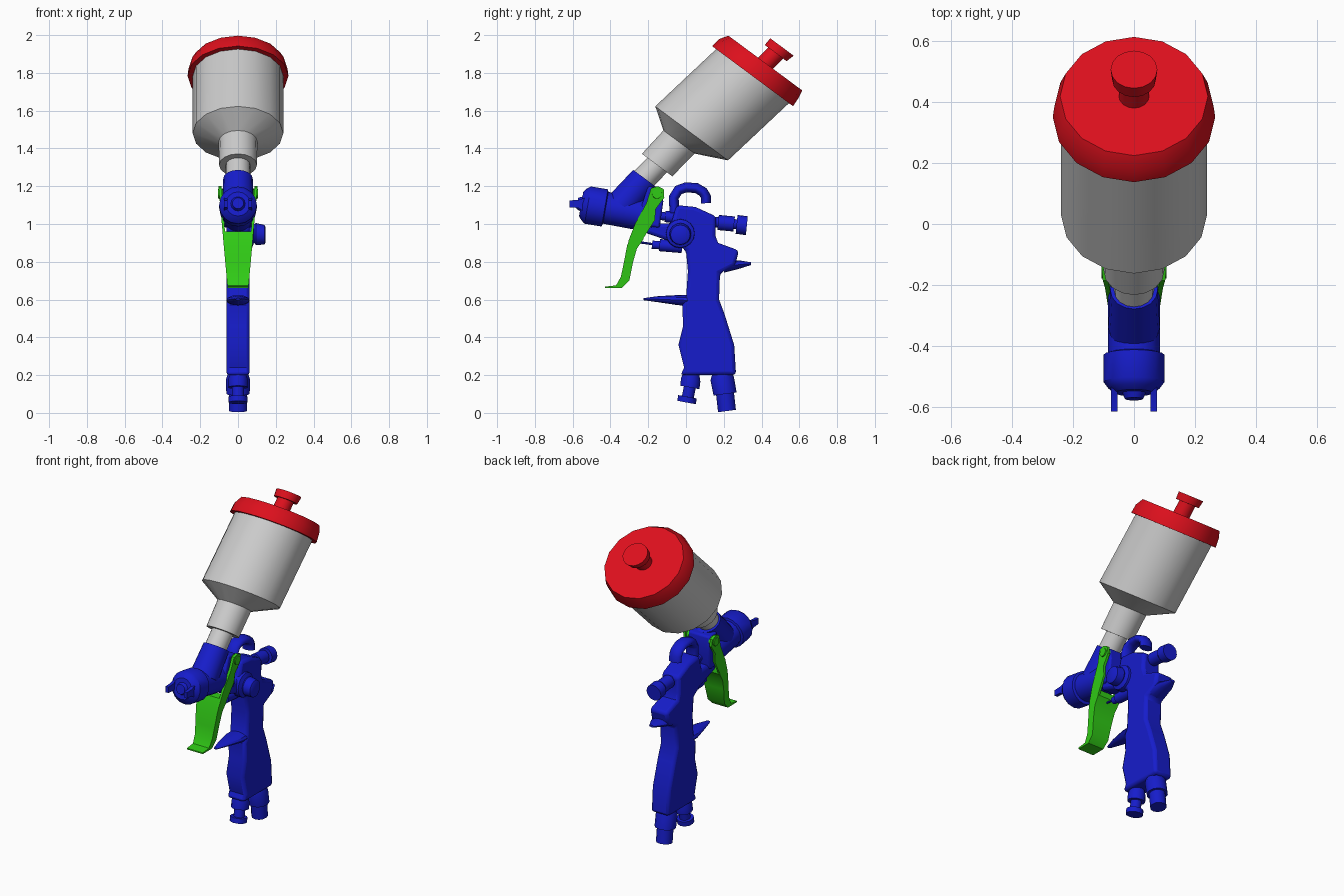
import bpy, bmesh, math
from mathutils import Vector

if "Cube" in bpy.data.objects:
    bpy.data.objects.remove(bpy.data.objects["Cube"])


def material(name, rgb):
    m = bpy.data.materials.new(name)
    m.diffuse_color = (*rgb, 1)
    m.use_nodes = True
    m.node_tree.nodes["Principled BSDF"].inputs["Base Color"].default_value = m.diffuse_color
    return m


BLUE = material("blue_paint", (0.008, 0.012, 0.6))
RED = material("red_plastic", (0.72, 0.005, 0.012))
GREEN = material("green_paint", (0.03, 0.6, 0.008))


def finish(name, bm, mat, angle=35):
    bmesh.ops.recalc_face_normals(bm, faces=bm.faces)
    me = bpy.data.meshes.new(name)
    bm.to_mesh(me)
    bm.free()
    me.shade_smooth()
    me.set_sharp_from_angle(angle=math.radians(angle))
    ob = bpy.data.objects.new(name, me)
    bpy.context.collection.objects.link(ob)
    if mat:
        me.materials.append(mat)
    return ob


def loft(name, rings, e1, e2, mat=None, n=16):
    """Skin round sections (x, y, z, radius) lying in the plane e1, e2."""
    bm = bmesh.new()
    e1, e2 = Vector(e1), Vector(e2)
    loops = []
    for x, y, z, r in rings:
        loops.append([bm.verts.new(Vector((x, y, z)) + r * (
            e1 * math.cos(2 * math.pi * i / n) + e2 * math.sin(2 * math.pi * i / n)))
            for i in range(n)])
    for a, b in zip(loops, loops[1:]):
        for i in range(n):
            j = (i + 1) % n
            bm.faces.new((a[i], a[j], b[j], b[i]))
    bm.faces.new(loops[0])
    bm.faces.new(loops[-1])
    return finish(name, bm, mat)


def yz_loft(name, rings, e2, mat=None, n=16):
    return loft(name, [(0, *r) for r in rings], (1, 0, 0), e2, mat, n)


def prism(name, pts, x0, x1, mat, width=lambda z: 1, bevel=0):
    """Extrude a side profile (y, z) across x, optionally tapering with height."""
    bm = bmesh.new()
    a, b = ([bm.verts.new((x * width(z), y, z)) for y, z in pts] for x in (x0, x1))
    bm.faces.new(a)
    bm.faces.new(b)
    for i in range(len(pts)):
        j = (i + 1) % len(pts)
        bm.faces.new((a[i], a[j], b[j], b[i]))
    ob = finish(name, bm, mat)
    if bevel:
        mod = ob.modifiers.new("edge", 'BEVEL')
        mod.width, mod.segments = bevel, 2
        mod.limit_method, mod.angle_limit = 'ANGLE', math.radians(50)
    return ob


# Paint cup, lid and vent knob share one tilted section plane
CUP = (0, 0.803, -0.596)
yz_loft("cup", [(-.29, 1.17, .065), (-.153, 1.312, .065), (-.153, 1.312, .1),
                (-.037, 1.434, .103), (.03, 1.48, .24), (.36, 1.79, .24)], CUP)
yz_loft("lid", [(.352, 1.783, .267), (.385, 1.823, .262), (.42, 1.852, .243)], CUP, RED)
yz_loft("lid_knob", [(.41, 1.84, .05), (.475, 1.905, .05), (.475, 1.905, .072),
                     (.508, 1.937, .077)], CUP, RED)

# Cup socket and barrel
yz_loft("cup_socket", [(-.34, 1.10, .085), (-.217, 1.24, .078)], CUP, BLUE)
AXIS = (0, .17, .985)
yz_loft("barrel", [(-.45, 1.09, .085), (-.30, 1.063, .086), (-.17, 1.04, .086)], AXIS, BLUE)
prism("pivot_block", [(-.27, 1.0), (-.14, .98), (-.12, 1.12), (-.13, 1.19), (-.20, 1.2)],
      -.075, .075, BLUE, bevel=.01)

# Air cap with its horns and fluid tip
yz_loft("air_cap", [(-.425, 1.085, .085), (-.43, 1.085, .1), (-.52, 1.10, .1),
                    (-.54, 1.104, .085), (-.555, 1.106, .065)], AXIS, BLUE)
yz_loft("fluid_tip", [(-.54, 1.104, .045), (-.575, 1.11, .03)], AXIS, BLUE, 12)
for s, side in ((-1, "left"), (1, "right")):
    prism("horn_" + side, [(-.617, 1.125), (-.617, 1.088), (-.57, 1.085), (-.53, 1.06),
                           (-.53, 1.14), (-.57, 1.127)], s * .055, s * .075, BLUE)

# Handle and lower frame
prism("handle", [(-.22, .955), (-.06, .90), (0, .86), (.01, .75), (0, .60), (-.02, .57),
                 (-.015, .46), (-.04, .36), (-.01, .24), (-.03, .20), (.265, .20), (.255, .36),
                 (.205, .52), (.175, .60), (.18, .74), (.26, .78), (.28, .86), (.17, .90),
                 (.155, .94), (.16, 1.04), (.05, 1.09), (-.05, 1.10), (-.08, 1.0), (-.22, 1.01)],
      -.062, .062, BLUE, bevel=.018)

# Finger spur at the front, hand spur at the back
FLAT = (0, 0, .45)
yz_loft("finger_spur", [(.05, .595, .062), (-.04, .597, .06), (-.15, .602, .035),
                        (-.225, .602, .012)], FLAT, BLUE, 12)
yz_loft("hand_spur", [(.2, .77, .062), (.28, .785, .05), (.345, .79, .016)], FLAT, BLUE, 12)

# Hanging hook
cu = bpy.data.curves.new("hook", 'CURVE')
cu.dimensions = '3D'
sp = cu.splines.new('POLY')
path = [(-.06, 1.06), (-.065, 1.14), (-.04, 1.18), (0, 1.194), (.055, 1.19), (.09, 1.17),
        (.105, 1.145), (.106, 1.11)]
sp.points.add(len(path) - 1)
for p, (y, z) in zip(sp.points, path):
    p.co = (0, y, z, 1)
cu.bevel_depth, cu.bevel_resolution, cu.use_fill_caps = .027, 2, True
cu.materials.append(BLUE)
hook = bpy.data.objects.new("hook", cu)
hook.scale.x = 1.6
bpy.context.collection.objects.link(hook)

# Fluid control knob at the back
UP = (0, .1, .995)
yz_loft("rear_knob", [(.12, 1.012, .028), (.17, 1.008, .028), (.17, 1.008, .04),
                      (.255, 1.0, .04), (.255, 1.0, .026), (.268, .998, .026),
                      (.268, .998, .05), (.322, .991, .05)], UP, BLUE)

# Needle, its packing nut and the air valve stub behind the trigger
yz_loft("needle", [(-.26, .905, .006), (-.15, .89, .006)], UP, BLUE, 8)
yz_loft("packing_nut", [(-.18, .89, .022), (-.14, .888, .022), (-.14, .888, .032),
                        (-.02, .88, .034)], UP, BLUE, 12)
yz_loft("valve_stub", [(-.15, 1.045, .022), (-.11, 1.04, .022), (-.11, 1.04, .03),
                       (-.03, 1.03, .03)], UP, BLUE, 12)

# Side fan control knob
loft("side_knob", [(.04, -.03, .95, .078), (.075, -.03, .95, .075), (.085, -.03, .95, .05),
                   (.095, -.03, .947, .058), (.14, -.03, .943, .052), (.146, -.03, .943, .04)],
     (0, 1, 0), (0, 0, 1), BLUE)

# Hose fittings below the handle
yz_loft("front_fitting", [(.03, .22, .04), (.025, .175, .052), (.02, .135, .052),
                          (.02, .135, .032), (.01, .085, .032), (.008, .085, .05),
                          (.003, .055, .05)], (0, .98, -.18), BLUE, 12)
yz_loft("air_inlet", [(.19, .22, .05), (.192, .18, .063), (.207, .10, .062),
                      (.207, .10, .048), (.217, .01, .048)], (0, .985, .13), BLUE, 12)


# Trigger: curved finger plate, two arms and pivot screws
def trigger_width(z):
    return .055 + (z - .66) * .09


prism("trigger_plate", [(-.37, .675), (-.43, .668), (-.43, .66), (-.34, .66), (-.30, .70),
                        (-.28, .80), (-.26, .87), (-.225, .92), (-.23, .96), (-.285, .96),
                        (-.312, .885), (-.33, .79), (-.345, .72)], -1, 1, GREEN, trigger_width)
for s, side in ((-1, "left"), (1, "right")):
    prism("trigger_arm_" + side, [(-.305, .91), (-.235, .91), (-.165, 1.02), (-.16, 1.08),
                                  (-.115, 1.14), (-.118, 1.185), (-.15, 1.2), (-.185, 1.19),
                                  (-.21, 1.11), (-.27, 1.0)],
          s * .84, s, GREEN, trigger_width)
    loft("pivot_screw_" + side, [(s * .07, -.153, 1.16, .028), (s * .107, -.153, 1.16, .026)],
         (0, 1, 0), (0, 0, 1), GREEN, 12)
